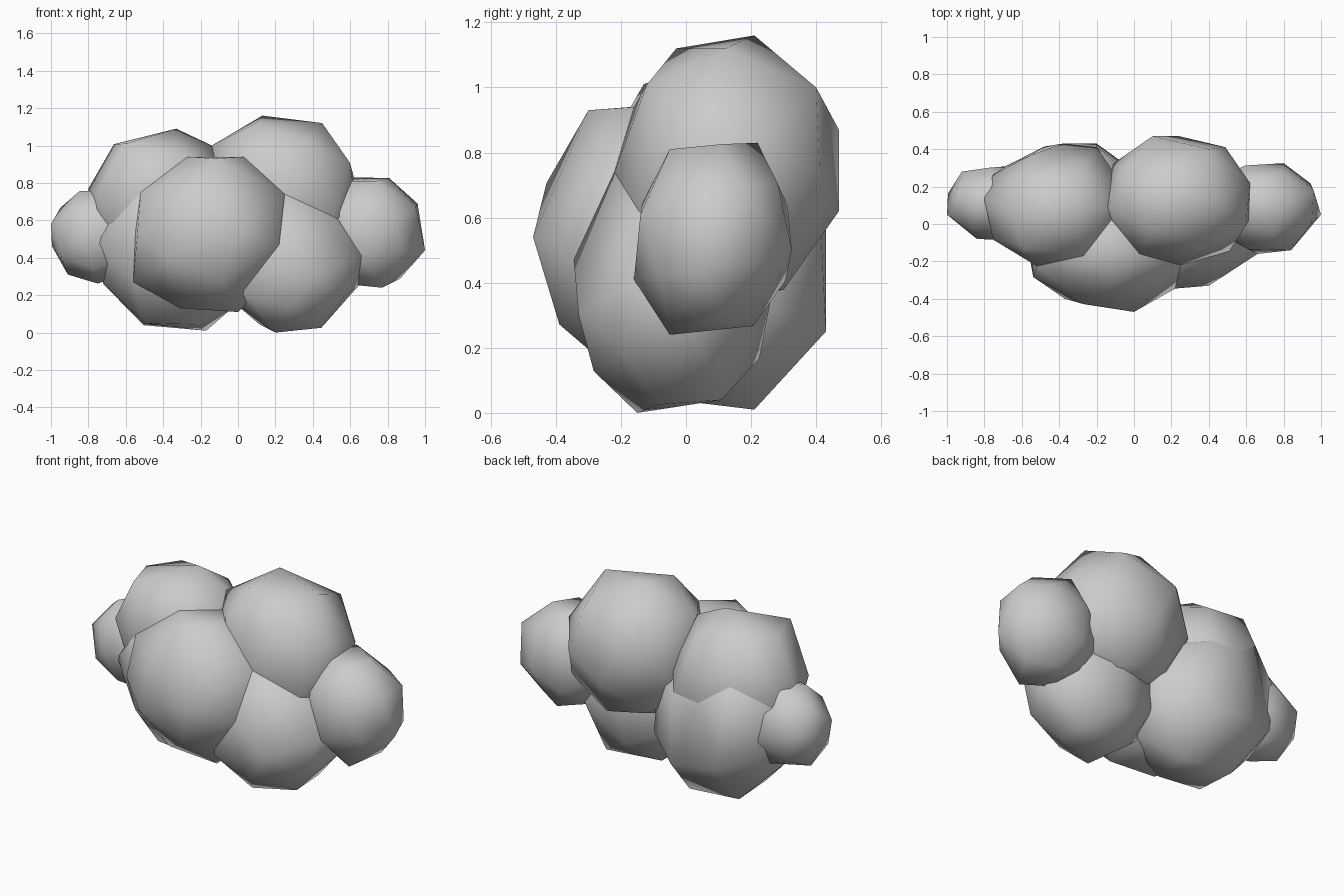
import bpy, bmesh, math
from mathutils import Vector

if "Cube" in bpy.data.objects:
    bpy.data.objects.remove(bpy.data.objects["Cube"])

SQUASH = 0.8                     # the cloud is flatter front to back
POINTS = 26                      # corners per faceted puff
GOLDEN = math.pi * (3 - math.sqrt(5))

# Corners where three puffs meet
FRONT_LEFT = (-0.52, -0.225, 0.75)
FRONT_TOP = (-0.27, -0.17, 0.94)
FRONT_RIGHT = (0.25, -0.22, 0.74)
RIGHT_NOTCH = (0.51, -0.145, 0.62)
BACK_SEAM = [(-0.2, 0.41, 0.67), (-0.38, 0.43, 0.66), (-0.55, 0.37, 0.78), (-0.78, 0.25, 0.65)]


def puff(name, centre, radius, corners):
    """Faceted ball through the given corners, the other corners spread evenly between them."""
    c = Vector(centre)
    fixed = [Vector((p[0] - c.x, (p[1] - c.y) / SQUASH, p[2] - c.z)) for p in corners]
    pinned = [p.normalized() for p in fixed]
    free = []
    for i in range(POINTS):
        h = 1 - 2 * (i + 0.5) / POINTS
        r = math.sqrt(1 - h * h)
        free.append(Vector((r * math.cos(i * GOLDEN), r * math.sin(i * GOLDEN), h)))
    for p in pinned:             # each pinned corner replaces the nearest free one
        free.remove(max(free, key=lambda q: q.dot(p)))
    for step in range(80):       # push the free corners apart
        moved = []
        for i, p in enumerate(free):
            push = Vector()
            for q in pinned + free[:i] + free[i + 1:]:
                d = p - q
                push += d / max(d.length, 0.05) ** 4
            move = push * 0.02
            if move.length > 0.1:
                move.length = 0.1
            moved.append((p + move).normalized())
        free = moved
    bm = bmesh.new()
    for d in fixed + [p * radius for p in free]:
        bm.verts.new((c.x + d.x, c.y + d.y * SQUASH, max(0, c.z + d.z)))
    bmesh.ops.convex_hull(bm, input=bm.verts)
    bmesh.ops.delete(bm, geom=[v for v in bm.verts if not v.link_faces], context='VERTS')
    bmesh.ops.recalc_face_normals(bm, faces=bm.faces)
    for f in bm.faces:
        f.smooth = True
    mesh = bpy.data.meshes.new(name)
    bm.to_mesh(mesh)
    bm.free()
    obj = bpy.data.objects.new(name, mesh)
    bpy.context.collection.objects.link(obj)
    return obj


# Large middle puffs
puff("front_puff", (-0.155, -0.12, 0.54), 0.435,
     [FRONT_LEFT, FRONT_TOP, FRONT_RIGHT, (0.03, -0.16, 0.94), (-0.12, -0.30, 0.93),
      (0.22, -0.345, 0.47), (0, -0.47, 0.54), (-0.37, -0.40, 0.40), (-0.56, -0.17, 0.27),
      (-0.31, -0.20, 0.13), (0, -0.20, 0.11)])
puff("upper_left_puff", (-0.42, 0.09, 0.69), 0.40,
     [FRONT_LEFT, FRONT_TOP, (-0.33, 0.10, 1.09), (-0.60, -0.13, 1.01),
      (-0.80, 0.13, 0.77), (-0.14, 0.09, 1.0)] + BACK_SEAM)
puff("upper_right_puff", (0.24, 0.13, 0.745), 0.43,
     [FRONT_RIGHT, RIGHT_NOTCH, (0.13, 0.21, 1.16), (0.45, 0.12, 1.12), (0.10, -0.03, 1.12),
      (0.62, 0.22, 0.83), (0.40, 0.40, 1.0), (0.10, 0.47, 0.87), (0.24, 0.47, 0.62),
      (0.03, -0.16, 0.94), (-0.14, 0.09, 1.0)])
puff("lower_left_puff", (-0.35, 0.09, 0.43), 0.45,
     [FRONT_LEFT, (-0.17, 0.21, 0.01), (-0.50, -0.04, 0.05), (-0.72, 0.10, 0.26),
      (-0.20, 0.43, 0.25), (-0.56, -0.17, 0.27)] + BACK_SEAM)
puff("lower_right_puff", (0.28, -0.04, 0.38), 0.395,
     [FRONT_RIGHT, RIGHT_NOTCH, (0.20, -0.15, 0), (0.45, 0.11, 0.04), (0.66, -0.16, 0.41),
      (0.22, -0.345, 0.47), (0.04, -0.28, 0.20), (0.40, -0.33, 0.30)])
# Small end puffs
puff("right_end_puff", (0.69, 0.09, 0.54), 0.31,
     [(0.63, 0.22, 0.83), (0.74, -0.05, 0.81), (0.96, 0.18, 0.69), (1.0, 0.05, 0.44),
      (0.77, -0.05, 0.24), (0.84, -0.14, 0.61), (0.80, 0.325, 0.50), (0.66, -0.16, 0.41)])
puff("left_end_puff", (-0.75, 0.11, 0.52), 0.26,
     [(-1.0, 0.05, 0.58), (-0.91, 0.12, 0.31), (-0.92, 0.28, 0.55), (-0.84, -0.08, 0.50)])
